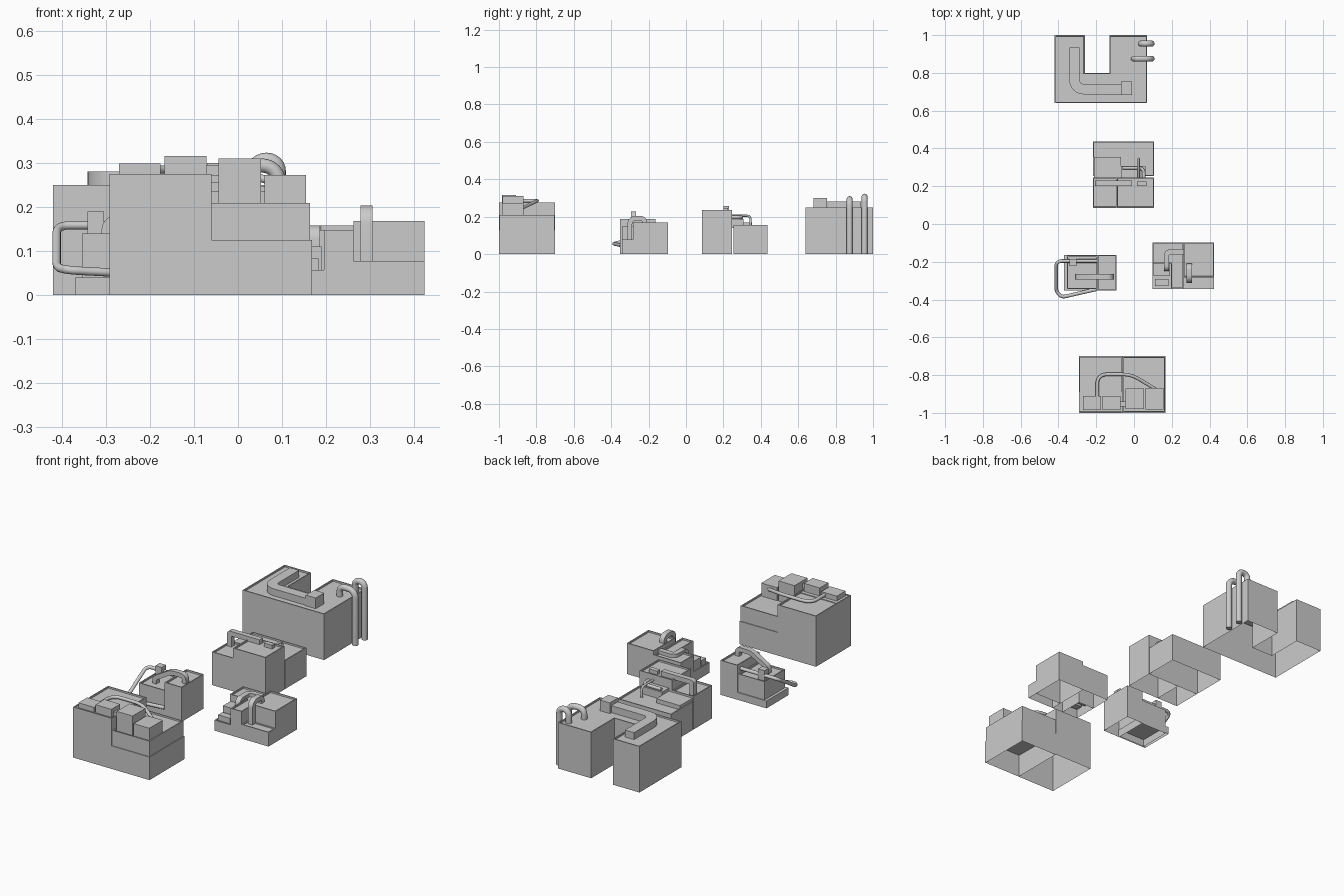
import bpy, bmesh, math
from mathutils import Vector as V

if "Cube" in bpy.data.objects:
    bpy.data.objects.remove(bpy.data.objects["Cube"])


def finish(bm, name, smooth=False):
    me = bpy.data.meshes.new(name)
    bm.to_mesh(me)
    bm.free()
    ob = bpy.data.objects.new(name, me)
    bpy.context.collection.objects.link(ob)
    if smooth:
        for p in me.polygons:
            p.use_smooth = True
        me.set_sharp_from_angle(angle=math.radians(40))
    return ob


def building(name, outline, h, rim=0.006, drop=0.008):
    """Walls open at the bottom, with a thin parapet around a sunken roof."""
    bm = bmesh.new()
    lo = [bm.verts.new((x, y, 0)) for x, y in outline]
    hi = [bm.verts.new((x, y, h)) for x, y in outline]
    n = len(lo)
    for i in range(n):
        j = (i + 1) % n
        bm.faces.new((lo[i], lo[j], hi[j], hi[i]))
    roof = bm.faces.new(hi)
    bm.normal_update()
    if drop:
        bmesh.ops.inset_region(bm, faces=[roof], thickness=rim, use_even_offset=True)
        bmesh.ops.extrude_discrete_faces  # roof is lowered below via a second ring
        res = bmesh.ops.inset_region(bm, faces=[roof], thickness=0.0005, use_even_offset=True)
        for v in roof.verts:
            v.co.z -= drop
    return finish(bm, name)


def rect(x0, x1, y0, y1):
    return [(x0, y0), (x1, y0), (x1, y1), (x0, y1)]


def block(name, x0, x1, y0, y1, z0, z1):
    bm = bmesh.new()
    bmesh.ops.create_cube(bm, size=1)
    for v in bm.verts:
        v.co = V(((x0 + x1) / 2 + v.co.x * (x1 - x0),
                  (y0 + y1) / 2 + v.co.y * (y1 - y0),
                  (z0 + z1) / 2 + v.co.z * (z1 - z0)))
    return finish(bm, name)


def rounded(pts, r, steps=6):
    """Round the inner corners of a path."""
    pts = [V(p) for p in pts]
    out = [pts[0]]
    for a, b, c in zip(pts, pts[1:], pts[2:]):
        k = min(r, (a - b).length * 0.49, (c - b).length * 0.49)
        d1, d2 = (a - b).normalized(), (c - b).normalized()
        for i in range(steps + 1):
            # circular-looking corner for right angles
            t = i / steps
            w = 0.8 if abs(d1.dot(d2)) < 0.5 else 1
            w0, w1, w2 = (1 - t) ** 2, 2 * t * (1 - t) * w, t * t
            out.append((w0 * (b + d1 * k) + w1 * b + w2 * (b + d2 * k)) / (w0 + w1 + w2))
    out.append(pts[-1])
    return out


def sweep(name, path, normal, profile, smooth):
    """Sweep a closed profile; rings lean on a steady reference normal."""
    bm = bmesh.new()
    rings = []
    n = V(normal).normalized()
    for i, p in enumerate(path):
        d1 = (p - path[max(i - 1, 0)]).normalized()
        d2 = (path[min(i + 1, len(path) - 1)] - p).normalized()
        t = (d1 + d2).normalized()
        n = (n - t * n.dot(t)).normalized()
        s = t.cross(n)
        rings.append([bm.verts.new(p + s * a + n * b) for a, b in profile])
    m = len(profile)
    for a, b in zip(rings, rings[1:]):
        for i in range(m):
            j = (i + 1) % m
            bm.faces.new((a[i], a[j], b[j], b[i]))
    bm.faces.new(rings[0])
    bm.faces.new(rings[-1])
    bmesh.ops.recalc_face_normals(bm, faces=bm.faces)
    return finish(bm, name, smooth)


def duct(name, pts, w, h, normal=(0, 0, 1), r=0.03):
    prof = [(-w / 2, -h / 2), (w / 2, -h / 2), (w / 2, h / 2), (-w / 2, h / 2)]
    return sweep(name, rounded(pts, r), normal, prof, True)


def pipe(name, pts, rad, normal=(0, 0, 1), r=0.03, sides=14):
    prof = [(rad * math.cos(2 * math.pi * i / sides), rad * math.sin(2 * math.pi * i / sides))
            for i in range(sides)]
    return sweep(name, rounded(pts, r), normal, prof, True)


# Rear U-shaped building with roof duct and two drain pipes
building("rear_building", [(-.42, .64), (.07, .64), (.07, 1), (-.13, 1), (-.13, .8),
                           (-.26, .8), (-.26, 1), (-.42, 1)], .25)
duct("rear_roof_duct", [(-.315, .935, .26), (-.315, .714, .26), (-.05, .714, .26)], .055, .04, r=.05)
block("rear_roof_unit", -.07, -.01, .682, .755, .24, .30)
for i, (y, x, top) in enumerate([(.955, .036, .323), (.875, .0, .31)]):
    pipe(f"rear_drain_pipe_{i}", [(x, y, .235), (x, y, top - .016), (.093, y, top - .016), (.093, y, 0)],
         .016, (0, 1, 0), .04)

# Middle building: tall front half, lower back half
building("middle_front_left", rect(-.217, -.09, .085, .247), .18)
building("middle_front_right", rect(-.09, .106, .085, .247), .235)
building("middle_back", rect(-.217, .106, .253, .437), .155)
block("middle_ledge_left", -.212, -.07, .247, .354, .14, .17)
block("middle_ledge_right", -.07, .06, .247, .307, .14, .187)
duct("middle_bridge_duct", [(-.193, .215, .165), (-.193, .215, .243), (-.01, .215, .243)],
     .026, .028, (0, 1, 0), .004)
block("middle_roof_unit", .015, .065, .2, .225, .22, .247)
pipe("middle_pipe_a", [(-.06, .297, .197), (.052, .297, .197), (.052, .24, .197)], .009)
pipe("middle_pipe_b", [(.025, .345, .15), (.025, .345, .205), (.025, .24, .205)], .006, (1, 0, 0), .02)

# Small left building with plinth, arched duct and outside pipe
building("left_plinth", rect(-.37, -.19, -.352, -.163), .04, drop=0)
building("left_low_block", rect(-.355, -.195, -.345, -.168), .139)
building("left_tall_block", rect(-.195, -.092, -.352, -.163), .187)
block("left_roof_unit", -.342, -.304, -.222, -.185, .12, .189)
duct("left_sloping_duct", [(-.12, -.28, .175), (-.12, -.28, .217), (-.2, -.28, .217),
                           (-.298, -.28, .16), (-.298, -.28, .13)], .024, .028, (0, 1, 0), .02)
pipe("left_outside_pipe", [(-.19, -.196, .158), (-.412, -.196, .158), (-.412, -.355, .062),
                           (-.385, -.388, .056), (-.2, -.346, .046)], .0095, r=.03)

# Small right building with stepped corner and ducts
building("right_main_block", rect(.262, .424, -.283, -.097), .168)
building("right_front_step", rect(.262, .424, -.343, -.283), .077, drop=.004)
building("right_low_roof", [(.098, -.21), (.195, -.21), (.195, -.343), (.262, -.343),
                            (.262, -.097), (.098, -.097)], .147)
building("right_corner_step", rect(.098, .195, -.343, -.21), .057, drop=.004)
block("right_step_unit_back", .102, .19, -.275, -.21, .04, .11)
block("right_step_unit_front", .11, .183, -.328, -.29, .04, .083)
duct("right_bent_duct", [(.264, -.147, .148), (.172, -.147, .148), (.172, -.24, .148), (.172, -.24, .05)],
     .028, .02, r=.022)
duct("right_arch_duct", [(.292, -.222, .15), (.292, -.222, .191), (.292, -.3, .191), (.292, -.3, .07)],
     .025, .028, (1, 0, 0), .03)

# Large front building: raised left half, recessed right half over a skirt
building("front_left_block", rect(-.292, -.06, -1, -.7), .275)
building("front_right_block", rect(-.06, .164, -.996, -.704), .209)
building("front_right_skirt", rect(-.06, .168, -1, -.7), .125, drop=0)
block("front_roof_strip", -.286, -.066, -.994, -.89, .262, .271)
units = [(-.27, -.176, -.985, -.91, .298), (-.167, -.072, -.985, -.91, .315),
         (-.044, .052, -.98, -.87, .31), (.06, .155, -.983, -.868, .272)]
for i, (x0, x1, y0, y1, z) in enumerate(units):
    block(f"front_roof_unit_{i}", x0, x1, y0, y1, .195, z)
block("front_unit_link", -.075, -.04, -.965, -.94, .27, .295)
pipe("front_roof_pipe", [(-.195, -.915, .285), (-.195, -.796, .285), (-.015, -.796, .285),
                         (.12, -.878, .245)], .009, r=.05)
